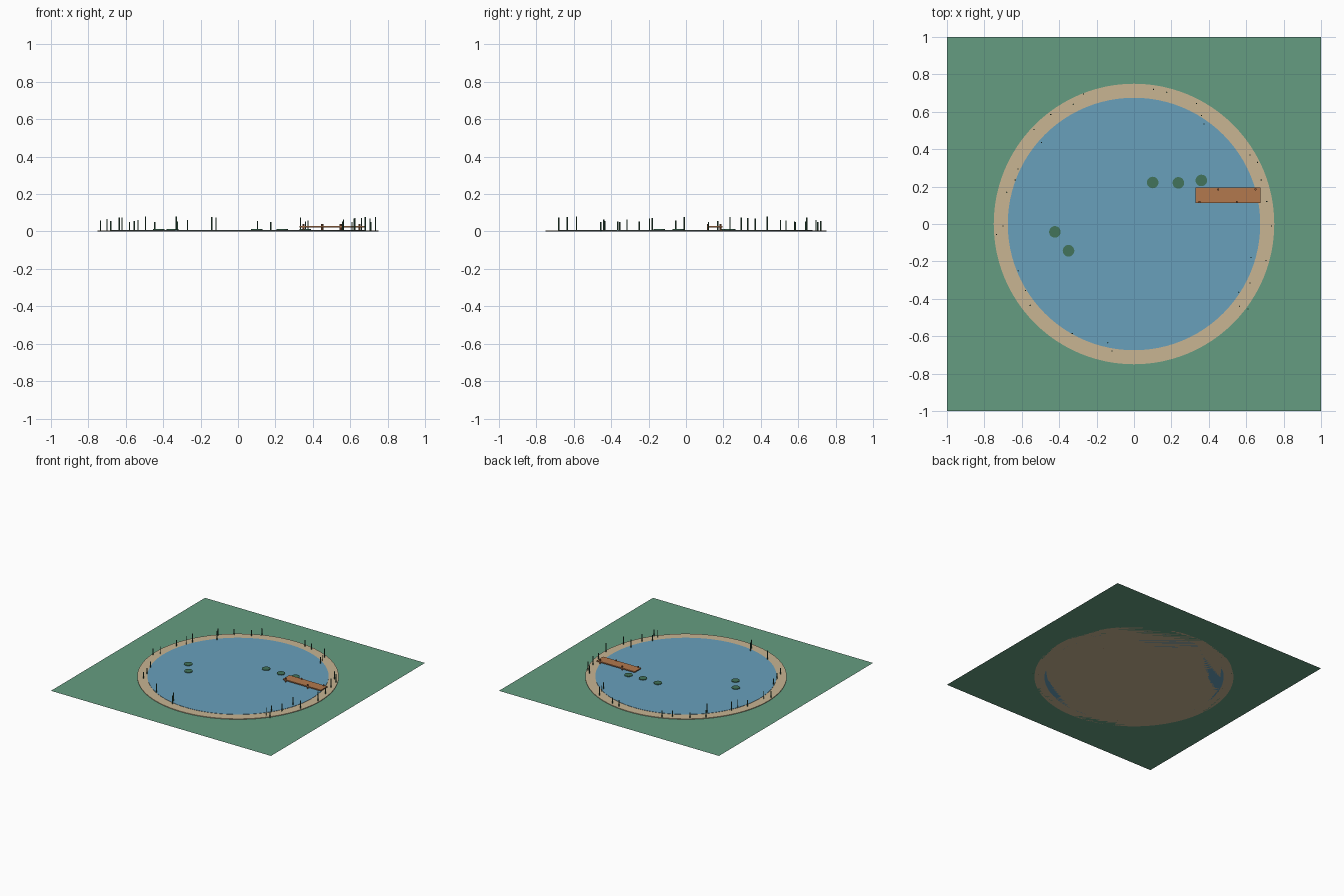
import bpy, math, random
random.seed(4)


def mat(name, r, g, b):
    m = bpy.data.materials.new(name)
    m.diffuse_color = (r, g, b, 1)
    return m


GRASS = mat("grass green", 0.13, 0.335, 0.22)
SAND = mat("sand", 0.58, 0.46, 0.29)
WATER = mat("water blue", 0.14, 0.35, 0.50)
WOOD = mat("deck wood", 0.45, 0.19, 0.075)
POST = mat("post wood", 0.27, 0.105, 0.045)
LEAF = mat("lily green", 0.055, 0.175, 0.105)
REED = mat("reed green", 0.04, 0.12, 0.07)


def finish(name, m):
    o = bpy.context.object
    o.name = name
    o.data.materials.append(m)
    return o


def disc(name, x, y, z0, z1, r, sides, m):
    bpy.ops.mesh.primitive_cylinder_add(vertices=sides, radius=r, depth=z1 - z0,
                                        location=(x, y, (z0 + z1) / 2))
    return finish(name, m)


def box(name, x0, x1, y0, y1, z0, z1, m):
    bpy.ops.mesh.primitive_cube_add(size=1, location=((x0 + x1) / 2, (y0 + y1) / 2, (z0 + z1) / 2))
    o = finish(name, m)
    o.scale = (x1 - x0, y1 - y0, z1 - z0)
    return o


# Flat lawn, sandy shore and water
bpy.ops.mesh.primitive_plane_add(size=2)
finish("lawn", GRASS)
disc("shore", 0, 0, 0, 0.005, 0.75, 96, SAND)
disc("water", 0, 0, 0, 0.007, 0.675, 96, WATER)

# Jetty with staggered posts
box("jetty_deck", 0.33, 0.675, 0.112, 0.195, 0.02, 0.029, WOOD)
for i in range(4):
    disc("jetty_post", 0.35 + 0.1 * i, 0.185 if i % 2 else 0.118, 0, 0.04, 0.006, 8, POST)

# Lily pads
for x, y in [(0.10, 0.222), (0.237, 0.22), (0.36, 0.233), (-0.423, -0.042), (-0.35, -0.143)]:
    disc("lily_pad", x, y, 0.006, 0.012, 0.031, 20, LEAF)

# Reeds scattered round the shore
reeds = [(0.105, 0.72), (0.175, 0.705), (-0.27, 0.695), (-0.325, 0.64), (-0.445, 0.585),
         (-0.535, 0.505), (-0.495, 0.435), (-0.62, 0.295), (-0.635, 0.235), (-0.68, 0.17),
         (-0.70, -0.01), (-0.735, -0.055), (-0.62, -0.25), (-0.58, -0.355),
         (-0.555, -0.435), (-0.33, -0.585), (-0.14, -0.635), (-0.118, -0.68), (0.335, 0.645),
         (0.36, 0.58), (0.375, 0.535), (0.62, 0.37), (0.66, 0.33), (0.68, 0.235),
         (0.735, -0.01), (0.71, 0.12), (0.705, -0.195), (0.625, -0.18), (0.62, -0.315),
         (0.56, -0.365), (0.565, -0.44), (0.61, -0.455)]
for x, y in reeds:
    disc("reed", x, y, 0, random.uniform(0.048, 0.082), 0.0035, 6, REED)
